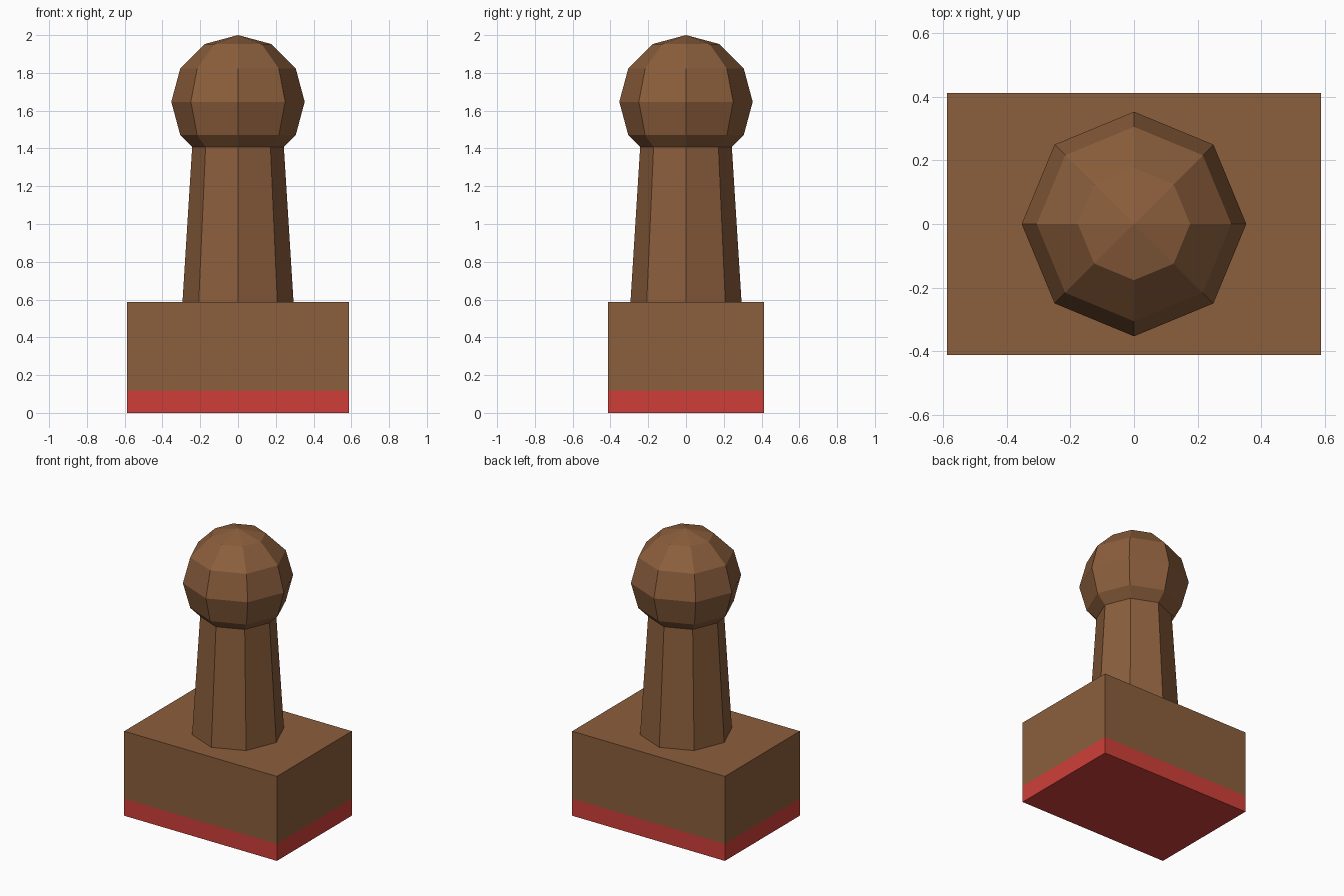
import bpy
import bmesh
from mathutils import Matrix

if "Cube" in bpy.data.objects:
    bpy.data.objects.remove(bpy.data.objects["Cube"])


def material(name, srgb):
    """Flat material from 0-255 sRGB values."""
    lin = [((c / 255 + 0.055) / 1.055) ** 2.4 for c in srgb]
    mat = bpy.data.materials.new(name)
    mat.diffuse_color = (*lin, 1.0)
    mat.use_nodes = True
    mat.node_tree.nodes["Principled BSDF"].inputs["Base Color"].default_value = mat.diffuse_color
    return mat


wood = material("brown wood", (139, 94, 60))
ink = material("red ink", (207, 63, 57))


def finish(name, bm, mats):
    mesh = bpy.data.meshes.new(name)
    bm.to_mesh(mesh)
    bm.free()
    for m in mats:
        mesh.materials.append(m)
    obj = bpy.data.objects.new(name, mesh)
    bpy.context.collection.objects.link(obj)
    return obj


# Block: one box, cut level so the lower band is inked
WIDTH, DEPTH, HEIGHT, BAND = 1.176, 0.824, 0.588, 0.118
bm = bmesh.new()
bmesh.ops.create_cube(bm, size=1, matrix=Matrix.Translation((0, 0, HEIGHT / 2))
                      @ Matrix.Diagonal((WIDTH, DEPTH, HEIGHT, 1)))
bmesh.ops.bisect_plane(bm, geom=bm.verts[:] + bm.edges[:] + bm.faces[:],
                       plane_co=(0, 0, BAND), plane_no=(0, 0, 1))
for f in bm.faces:
    f.material_index = 1 if f.calc_center_median().z < BAND else 0
finish("stamp_block", bm, [wood, ink])

# Handle: tapered eight-sided post, its top buried in the knob
TOP = 1.53
bm = bmesh.new()
bmesh.ops.create_cone(bm, cap_ends=True, segments=8, radius1=0.294, radius2=0.235,
                      depth=TOP - HEIGHT,
                      matrix=Matrix.Translation((0, 0, (TOP + HEIGHT) / 2)))
finish("handle", bm, [wood])

# Knob: faceted ball
bm = bmesh.new()
bmesh.ops.create_uvsphere(bm, u_segments=8, v_segments=6, radius=0.353,
                          matrix=Matrix.Translation((0, 0, 1.647)))
finish("knob", bm, [wood])
